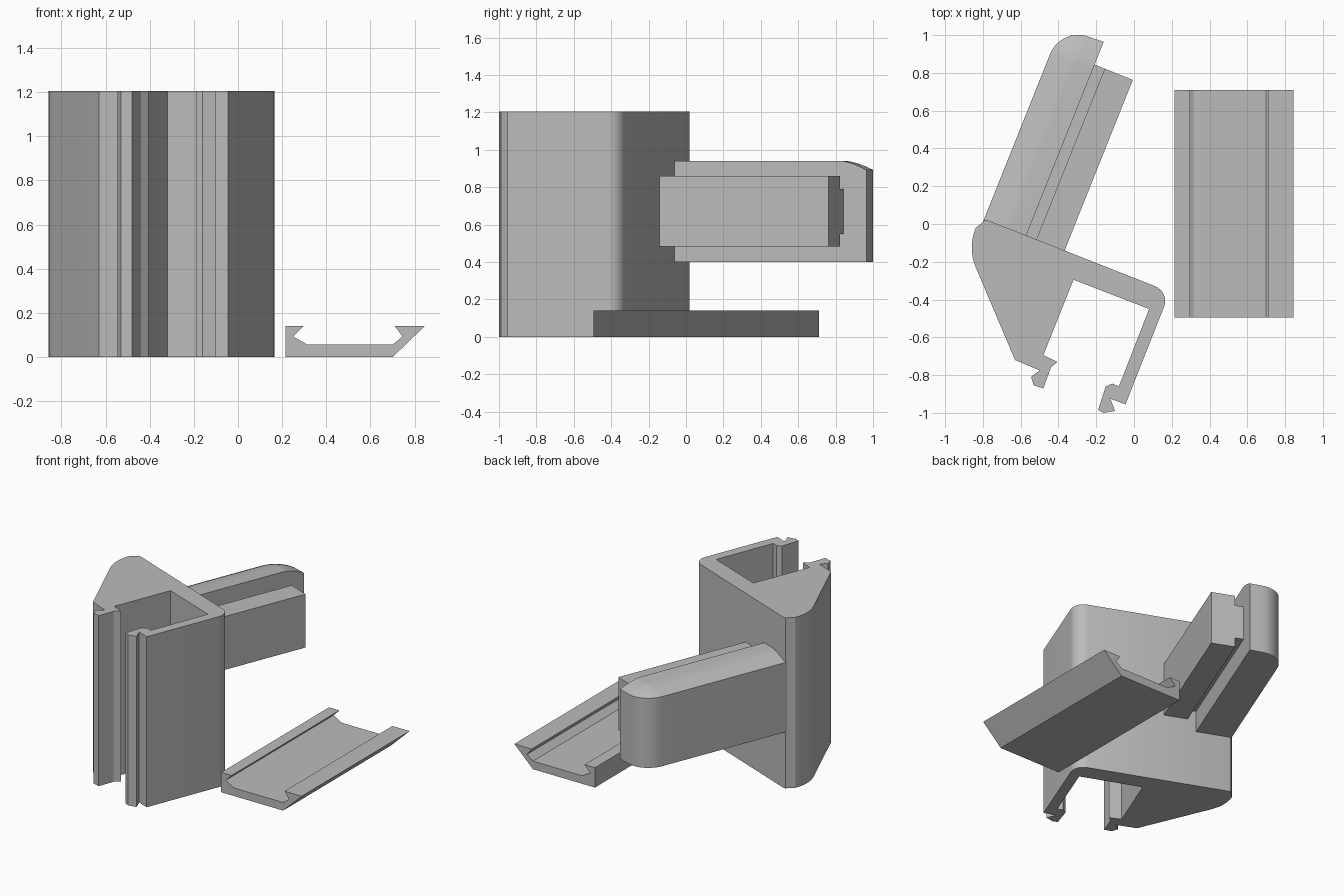
import bpy, bmesh, math
from mathutils import Vector

if "Cube" in bpy.data.objects:
    bpy.data.objects.remove(bpy.data.objects["Cube"])

grey = bpy.data.materials.new("plain_grey")
grey.diffuse_color = (0.5, 0.5, 0.5, 1)
grey.use_nodes = True
grey.node_tree.nodes["Principled BSDF"].inputs["Base Color"].default_value = grey.diffuse_color


def finish(name, bm):
    bmesh.ops.recalc_face_normals(bm, faces=bm.faces)
    mesh = bpy.data.meshes.new(name)
    bm.to_mesh(mesh)
    bm.free()
    mesh.materials.append(grey)
    ob = bpy.data.objects.new(name, mesh)
    bpy.context.collection.objects.link(ob)
    bpy.ops.object.select_all(action='DESELECT')
    ob.select_set(True)
    bpy.context.view_layer.objects.active = ob
    bpy.ops.object.shade_smooth_by_angle(angle=math.radians(24))
    return ob


def loft(name, rings):
    """Skin a stack of equal-length rings and cap both ends."""
    bm = bmesh.new()
    loops = [[bm.verts.new(p) for p in ring] for ring in rings]
    n = len(loops[0])
    for a, b in zip(loops, loops[1:]):
        for i in range(n):
            j = (i + 1) % n
            bm.faces.new((a[i], a[j], b[j], b[i]))
    bm.faces.new(loops[0][::-1])
    bm.faces.new(loops[-1])
    return finish(name, bm)


def rounded(points, steps=7):
    """Expand (x, y, radius) corners into fillets."""
    out = []
    for i, (x, y, r) in enumerate(points):
        p = Vector((x, y))
        if r == 0:
            out.append(p)
            continue
        d1 = (Vector(points[i - 1][:2]) - p).normalized()
        d2 = (Vector(points[(i + 1) % len(points)][:2]) - p).normalized()
        half = d1.angle(d2) / 2
        c = p + (d1 + d2).normalized() * (r / math.sin(half))
        t = r / math.tan(half)
        s, e = p + d1 * t - c, p + d2 * t - c
        sweep = s.angle(e)
        for k in range(steps + 1):
            f = k / steps
            out.append(c + (s * math.sin((1 - f) * sweep)
                            + e * math.sin(f * sweep)) / math.sin(sweep))
    return out


# Upright body: wedge on one side, open jaw with hooked lips at the front
body = rounded([
    (-0.775, 0.02, 0), (0.19, -0.36, 0.085),
    (-0.045, -0.955, 0), (-0.125, -0.925, 0), (-0.10, -0.99, 0),
    (-0.16, -1.0, 0), (-0.19, -0.985, 0), (-0.15, -0.86, 0),
    (-0.115, -0.845, 0), (-0.08, -0.86, 0), (0.08, -0.45, 0),
    (-0.32, -0.295, 0), (-0.48, -0.695, 0), (-0.405, -0.73, 0),
    (-0.44, -0.76, 0), (-0.48, -0.87, 0), (-0.53, -0.855, 0),
    (-0.545, -0.81, 0), (-0.50, -0.775, 0), (-0.63, -0.72, 0),
    (-0.882, -0.125, 0.27), (-0.825, 0.01, 0), (-0.80, 0.02, 0)])
# Ease the back corner of the wedge
body[-2:] = [Vector((-0.805, 0.005)), Vector((-0.793, 0.02))]
loft("upright_body", [[(p.x, p.y, z) for p in body] for z in (0, 1.205)])

# Local frame of the arm: a runs along it, v runs across it
ORIGIN, ALONG, ACROSS = Vector((-0.80, 0.01)), Vector((0.371, 0.928)), Vector((0.928, -0.371))


def arm_point(a, v, z):
    p = ORIGIN + ALONG * a + ACROSS * v
    return (p.x, p.y, z)


def bar_ring(inset, z):
    r = 0.16 - inset
    pts = [(-0.03 if inset else 0, 0.24), (-0.03 if inset else 0, inset)]
    for k in range(11):
        t = math.pi / 2 * k / 10
        pts.append((0.96 + r * math.sin(t), 0.16 - r * math.cos(t)))
    pts.append((1.124 - inset, 0.24))
    return [arm_point(a, v, z) for a, v in pts]


# Outer arm bar with a crowned top
loft("arm_bar", [bar_ring(*s) for s in (
    (0, 0.40), (0, 0.892), (0.04, 0.911), (0.08, 0.926), (0.12, 0.937), (0.145, 0.94))])


def arm_block(name, v0, v1, z0, z1):
    loft(name, [[arm_point(a, v, z) for a, v in
                 ((-0.02, v0), (0.994, v0), (0.994, v1), (-0.02, v1))] for z in (z0, z1)])


# Narrow neck and inner clamping block
arm_block("arm_neck", 0.23, 0.30, 0.55, 0.79)
arm_block("arm_inner_block", 0.297, 0.458, 0.483, 0.86)

# Separate snap-in cover strip
cover = [(0.215, 0), (0.70, 0), (0.845, 0.14), (0.71, 0.14), (0.745, 0.093),
         (0.70, 0.057), (0.315, 0.057), (0.25, 0.093), (0.297, 0.14), (0.215, 0.14)]
loft("cover_strip", [[(x, y, z) for x, z in cover] for y in (-0.495, 0.71)])
